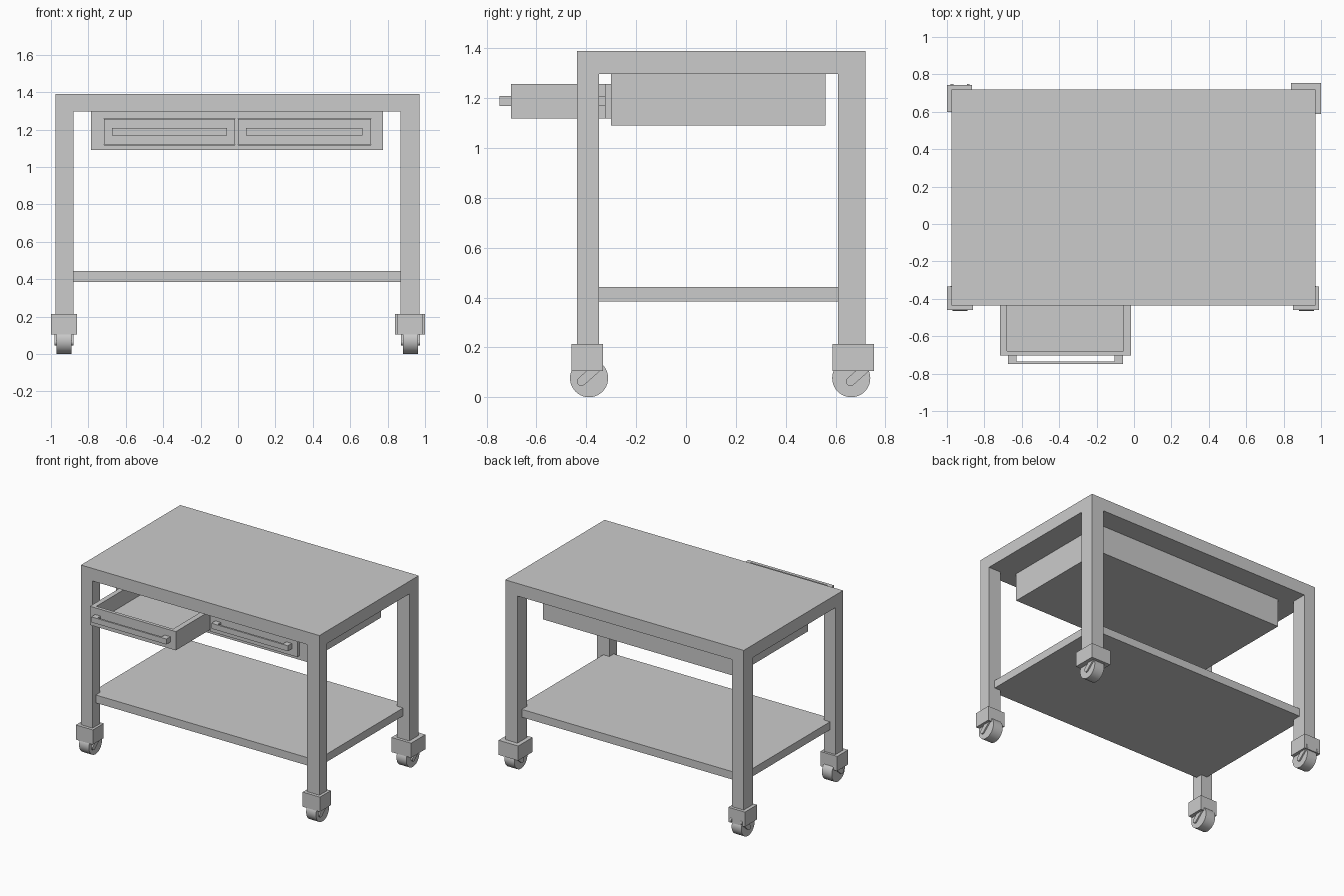
import bpy, bmesh
from math import pi, cos, sin, atan2
from mathutils import Matrix, Vector

if "Cube" in bpy.data.objects:
    bpy.data.objects.remove(bpy.data.objects["Cube"])


def finish(name, bm):
    bmesh.ops.recalc_face_normals(bm, faces=bm.faces)
    me = bpy.data.meshes.new(name)
    bm.to_mesh(me)
    bm.free()
    ob = bpy.data.objects.new(name, me)
    bpy.context.collection.objects.link(ob)
    return ob


def boxes(name, *ranges):
    """One object from boxes given as (x0, x1, y0, y1, z0, z1)."""
    bm = bmesh.new()
    for x0, x1, y0, y1, z0, z1 in ranges:
        m = Matrix.Translation(((x0 + x1) / 2, (y0 + y1) / 2, (z0 + z1) / 2))
        m = m @ Matrix.Diagonal((x1 - x0, y1 - y0, z1 - z0, 1))
        bmesh.ops.create_cube(bm, size=1, matrix=m)
    return finish(name, bm)


def extrude_x(name, points, spans):
    """Extrude a (y, z) outline along x over each span."""
    bm = bmesh.new()
    for x0, x1 in spans:
        f = bm.faces.new([bm.verts.new((x0, y, z)) for y, z in points])
        ext = bmesh.ops.extrude_face_region(bm, geom=[f], use_keep_orig=True)
        verts = [g for g in ext['geom'] if isinstance(g, bmesh.types.BMVert)]
        bmesh.ops.translate(bm, verts=verts, vec=(x1 - x0, 0, 0))
    return finish(name, bm)


def smooth(ob):
    bpy.ops.object.select_all(action='DESELECT')
    ob.select_set(True)
    bpy.context.view_layer.objects.active = ob
    bpy.ops.object.shade_smooth_by_angle(angle=pi / 6)


def capsule(a, b, r, n=8):
    t = atan2(b[1] - a[1], b[0] - a[0])
    pts = []
    for c, start in ((a, t + pi / 2), (b, t - pi / 2)):
        for i in range(n + 1):
            ang = start + pi * i / n
            pts.append((c[0] + r * cos(ang), c[1] + r * sin(ang)))
    return pts


# Table top and lower shelf
boxes("table_top", (-.975, .97, -.437, .72, 1.297, 1.39))
boxes("lower_shelf", (-.93, .92, -.40, .67, .385, .443))

# Legs
for side, x0, x1 in (("left", -.975, -.88), ("right", .87, .97)):
    for end, y0, y1 in (("front", -.437, -.35), ("back", .61, .72)):
        boxes(f"{end}_{side}_leg", (x0, x1, y0, y1, .18, 1.297))

# Casters: block, wheel and fork; (x range, y range) of the block
casters = {
    "front_left": (-1.0, -.862, -.46, -.333),
    "front_right": (.85, .99, -.46, -.333),
    "back_left": (-1.0, -.865, .60, .742),
    "back_right": (.84, 1.0, .588, .755),
}
R = .0765
for name, (x0, x1, y0, y1) in casters.items():
    front = name.startswith("front")
    boxes(name + "_caster_block", (x0, x1, y0, y1, .105, .213))
    cx = -.93 if "left" in name else .922
    cy = -.389 if front else .663
    bm = bmesh.new()
    bmesh.ops.create_cone(
        bm, cap_ends=True, segments=40, radius1=R, radius2=R, depth=.08,
        matrix=Matrix.Translation((cx, cy, R)) @ Matrix.Rotation(pi / 2, 4, 'Y'))
    smooth(finish(name + "_wheel", bm))
    fy = -.42 if front else .66
    fork = capsule((fy, .063), (fy + .07, .125), .018)
    smooth(extrude_x(name + "_fork", fork,
                     [(cx - .05, cx - .036), (cx + .036, cx + .05)]))

# Drawer cabinet with two open bays
boxes("drawer_cabinet",
      (-.785, .775, -.30, .56, 1.09, 1.118),
      (-.785, .775, -.30, .56, 1.258, 1.298),
      (-.785, -.717, -.30, .56, 1.118, 1.258),
      (.712, .775, -.30, .56, 1.118, 1.258),
      (-.015, -.001, -.30, .56, 1.118, 1.258),
      (-.717, .712, .53, .56, 1.118, 1.258))


# Drawers: tray plus bridge handle, placed by the y of the front face
def drawer(name, x0, x1, y):
    z0, z1, back = 1.119, 1.257, y + .80
    boxes(name + "_drawer",
          (x0, x1, y, back, z0, z0 + .025),
          (x0, x1, y, y + .025, z0 + .025, z1),
          (x0, x1, back - .025, back, z0 + .025, z1),
          (x0, x0 + .036, y + .025, back - .025, z0 + .025, z1),
          (x1 - .04, x1, y + .025, back - .025, z0 + .025, z1))
    h0, h1 = x0 + .043, x1 - .045
    boxes(name + "_handle",
          (h0, h1, y - .046, y - .032, 1.168, 1.208),
          (h0, h0 + .045, y - .032, y, 1.168, 1.208),
          (h1 - .045, h1, y - .032, y, 1.168, 1.208))


drawer("left", -.716, -.015, -.703)
drawer("right", -.001, .711, -.325)
